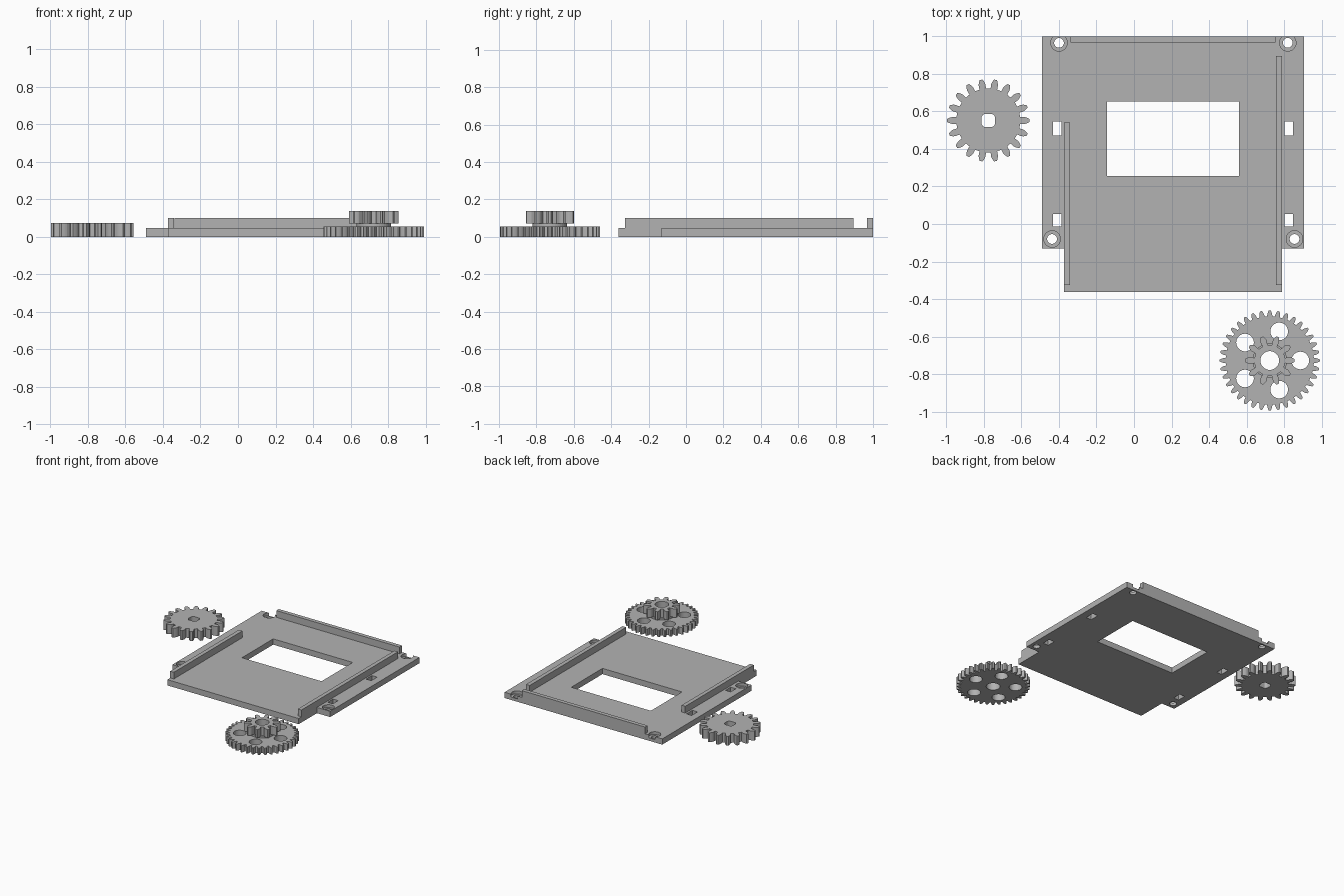
import bpy, bmesh
from math import pi, sin, cos, tan, acos, radians

cube = bpy.data.objects.get("Cube")
if cube:
    bpy.data.objects.remove(cube)

grey = bpy.data.materials.new("plain grey")
grey.use_nodes = True
grey.diffuse_color = (0.45, 0.45, 0.45, 1)
grey.node_tree.nodes["Principled BSDF"].inputs["Base Color"].default_value = (0.45, 0.45, 0.45, 1)


# Outlines
def rect(x0, x1, y0, y1):
    return [(x0, y0), (x1, y0), (x1, y1), (x0, y1)]


def circle(x, y, r, n=40):
    return [(x + r * cos(2 * pi * i / n), y + r * sin(2 * pi * i / n)) for i in range(n)]


def gear_outline(x, y, teeth, tip):
    """Involute gear with a tooth pointing along +x."""
    module = 2 * tip / (teeth + 2)
    pitch = module * teeth / 2
    root = tip - 2.25 * module
    pressure = radians(20)
    base = pitch * cos(pressure)

    def half_angle(r):
        a = acos(min(1, base / r))
        return pi / (2 * teeth) + tan(pressure) - pressure - (tan(a) - a)

    start = max(base, root)
    radii = [root] + [start + (tip - start) * i / 5 for i in range(1, 6)]
    flank = [(r, half_angle(r)) for r in radii]
    points = []
    for t in range(teeth):
        mid = 2 * pi * t / teeth
        side = [(r, mid - a) for r, a in flank] + [(r, mid + a) for r, a in reversed(flank)]
        points += [(x + r * cos(a), y + r * sin(a)) for r, a in side]
    return points


# Fill the loops (later loops are holes or islands) and raise them to a solid
def solid(name, loops, z0, z1):
    bm = bmesh.new()
    edges = []
    for loop in loops:
        verts = [bm.verts.new((px, py, z0)) for px, py in loop]
        edges += [bm.edges.new((v, verts[i - 1])) for i, v in enumerate(verts)]
    bmesh.ops.triangle_fill(bm, edges=edges, use_beauty=True)
    top = bmesh.ops.extrude_face_region(bm, geom=bm.faces[:])["geom"]
    raised = [v for v in top if isinstance(v, bmesh.types.BMVert)]
    bmesh.ops.translate(bm, verts=raised, vec=(0, 0, z1 - z0))
    bmesh.ops.recalc_face_normals(bm, faces=bm.faces[:])
    mesh = bpy.data.meshes.new(name)
    bm.to_mesh(mesh)
    bm.free()
    mesh.materials.append(grey)
    obj = bpy.data.objects.new(name, mesh)
    bpy.context.collection.objects.link(obj)
    return obj


def cut(obj, cutter):
    mod = obj.modifiers.new("cut", "BOOLEAN")
    mod.operation = "DIFFERENCE"
    mod.solver = "EXACT"
    mod.object = cutter
    graph = bpy.context.evaluated_depsgraph_get()
    mesh = bpy.data.meshes.new_from_object(obj.evaluated_get(graph))
    obj.modifiers.clear()
    obj.data = mesh
    bpy.data.objects.remove(cutter)


# Base plate with window, slots and counterbored screw holes
PLATE, RAIL = 0.046, 0.1
outline = [(-0.49, 1), (-0.49, -0.13), (-0.372, -0.13), (-0.372, -0.362),
           (0.79, -0.362), (0.79, -0.13), (0.907, -0.13), (0.907, 1)]
window = rect(-0.145, 0.56, 0.257, 0.652)
slots = [rect(x, x + 0.046, y, y + 0.066 + extra)
         for x in (-0.433, 0.803) for y, extra in ((0.473, 0.008), (-0.012, 0))]
screws = [(-0.4, 0.966), (0.82, 0.966), (-0.437, -0.08), (0.856, -0.08)]
plate = solid("base_plate",
              [outline, window] + slots + [circle(x, y, 0.026) for x, y in screws], 0, PLATE)
for x, y in screws:
    cut(plate, solid("counterbore", [circle(x, y, 0.044)], PLATE / 2, PLATE + 0.02))

# Upright rails along three edges
solid("right_rail", [rect(-0.372, -0.34, -0.326, 0.541)], PLATE, RAIL)
solid("left_rail", [rect(0.758, 0.79, -0.326, 0.895)], PLATE, RAIL)
solid("back_rail", [rect(-0.338, 0.754, 0.968, 1)], PLATE, RAIL)

# Drive gear with a flat-sided shaft hole
GX, GY = -0.777, 0.552
shaft = [(min(max(x, -0.037), 0.037) + GX, min(max(y, -0.034), 0.034) + GY)
         for x, y in circle(0, 0, 0.041, 44)]
unique = [p for i, p in enumerate(shaft) if p != shaft[i - 1]]
solid("drive_gear", [gear_outline(GX, GY, 18, 0.2205), unique], 0, 0.075)

# Double gear: wide wheel with round openings, hub and pinion
CX, CY = 0.724, -0.728
bore = circle(CX, CY, 0.05)
openings = [circle(CX + 0.163 * cos(2 * pi * i / 5), CY + 0.163 * sin(2 * pi * i / 5), 0.047)
            for i in range(5)]
solid("wide_gear", [gear_outline(CX, CY, 36, 0.267), bore] + openings, 0, 0.054)
solid("gear_hub", [circle(CX, CY, 0.092), bore], 0.054, 0.071)
solid("pinion_gear", [gear_outline(CX, CY, 10, 0.133), bore], 0.071, 0.139)
